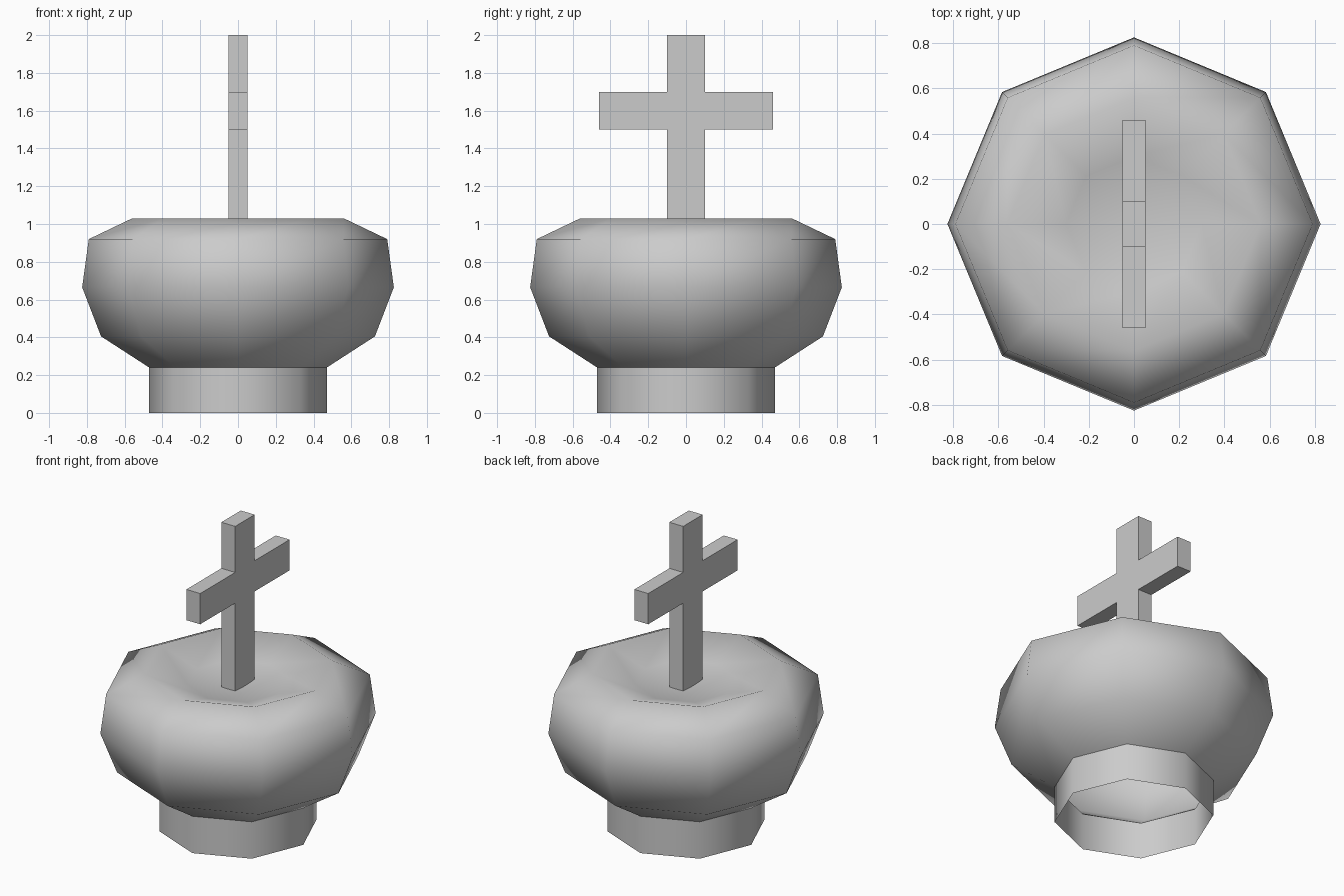
import bpy, bmesh, math

cube = bpy.data.objects.get("Cube")
if cube:
    bpy.data.objects.remove(cube, do_unlink=True)

grey = bpy.data.materials.new("plain_grey")
grey.use_nodes = True
grey.diffuse_color = (0.6, 0.6, 0.6, 1)
grey.node_tree.nodes["Principled BSDF"].inputs["Base Color"].default_value = (0.6, 0.6, 0.6, 1)

SIDES = 8


def finish(name, bm, smooth):
    """Turn a bmesh into a named object with the shared material."""
    mesh = bpy.data.meshes.new(name)
    bm.to_mesh(mesh)
    bm.free()
    mesh.materials.append(grey)
    for face in mesh.polygons:
        face.use_smooth = smooth
    obj = bpy.data.objects.new(name, mesh)
    bpy.context.collection.objects.link(obj)
    return obj


def lathe(name, profile):
    """Revolve (radius, height) points; a zero radius closes to a pole."""
    bm = bmesh.new()
    rings = []
    for r, z in profile:
        if r == 0:
            rings.append([bm.verts.new((0, 0, z))] * SIDES)
        else:
            angles = [math.tau * i / SIDES for i in range(SIDES)]
            rings.append([bm.verts.new((r * math.cos(a), r * math.sin(a), z)) for a in angles])
    for low, high in zip(rings, rings[1:]):
        for i in range(SIDES):
            j = (i + 1) % SIDES
            corners = [low[i], low[j], high[j], high[i]]
            bm.faces.new(list(dict.fromkeys(corners)))
    return finish(name, bm, True)


# Open collar at the bottom
lathe("base_collar", [(0.47, 0), (0.47, 0.24)])

# Squat hollow body with a dished top
lathe("rounded_body", [(0.47, 0.24), (0.725, 0.405), (0.825, 0.665), (0.79, 0.92),
                       (0.56, 1.03), (0.3, 0.94), (0, 0.92)])

# Cross: mirrored outline in the y-z plane, extruded along x
half = [(0.1, 0.9), (0.1, 1.5), (0.46, 1.5), (0.46, 1.7), (0.1, 1.7), (0.1, 2.0)]
outline = half + [(-y, z) for y, z in reversed(half)]
bm = bmesh.new()
face = bm.faces.new([bm.verts.new((-0.05, y, z)) for y, z in outline])
extruded = bmesh.ops.extrude_face_region(bm, geom=[face], use_keep_orig=True)
moved = [v for v in extruded["geom"] if isinstance(v, bmesh.types.BMVert)]
bmesh.ops.translate(bm, verts=moved, vec=(0.1, 0, 0))
bmesh.ops.recalc_face_normals(bm, faces=bm.faces)
finish("top_cross", bm, False)
